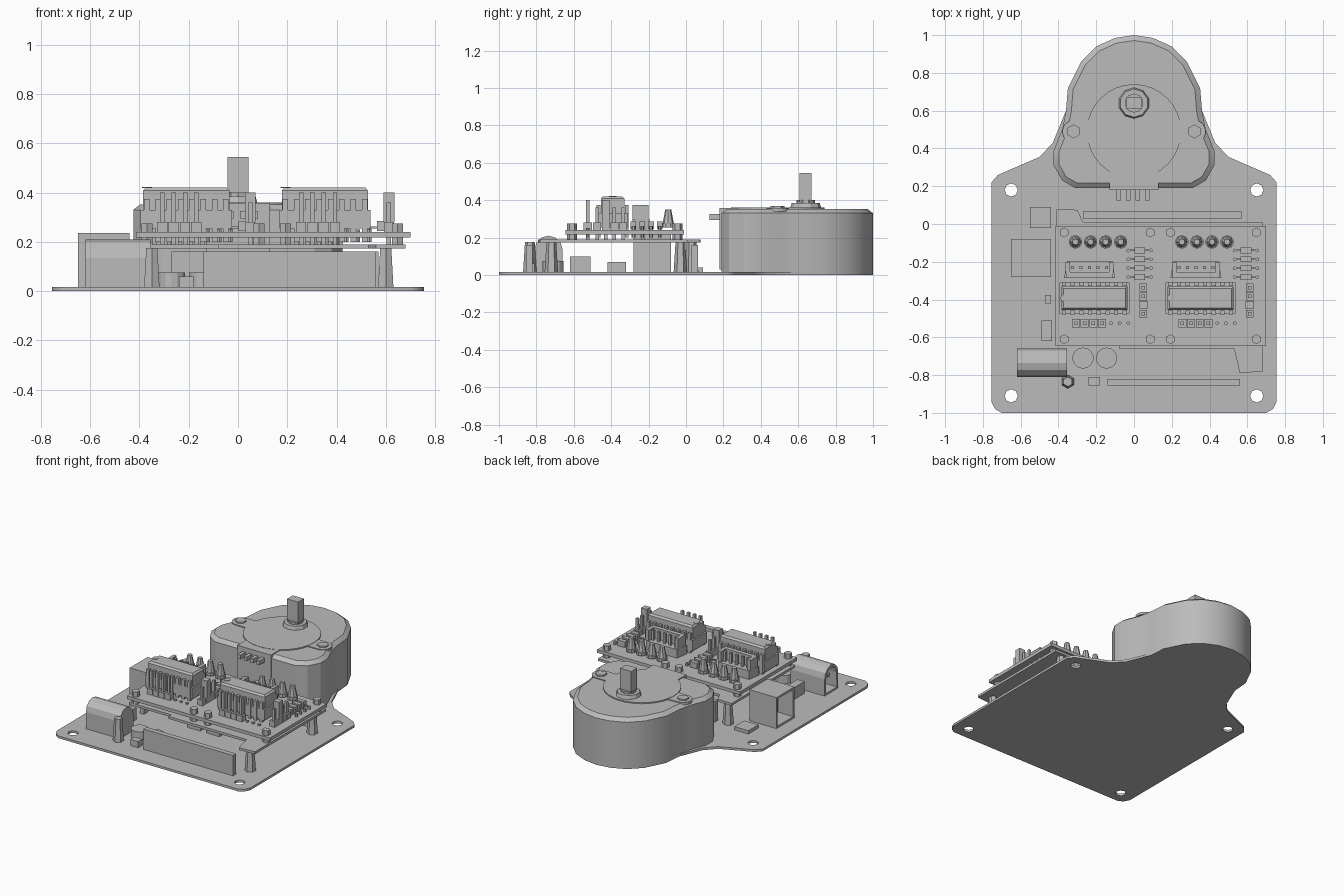
import bpy, bmesh, math
from mathutils import Matrix, Vector

old = bpy.data.objects.get("Cube")
if old:
    bpy.data.objects.remove(old, do_unlink=True)

grey = bpy.data.materials.new("plain_grey")
grey.use_nodes = True
grey.diffuse_color = (0.5, 0.5, 0.5, 1)
grey.node_tree.nodes["Principled BSDF"].inputs["Base Color"].default_value = (0.5, 0.5, 0.5, 1)


def finish(name, bm):
    bmesh.ops.recalc_face_normals(bm, faces=bm.faces)
    mesh = bpy.data.meshes.new(name)
    bm.to_mesh(mesh)
    bm.free()
    mesh.materials.append(grey)
    ob = bpy.data.objects.new(name, mesh)
    bpy.context.collection.objects.link(ob)
    return ob


def box(name, x, y, z, open_dir=None, rim=0.02, deep=0.12):
    """Box from (min, max) ranges; open_dir sinks a socket into one side."""
    bm = bmesh.new()
    bmesh.ops.create_cube(bm, size=1)
    for v in bm.verts:
        v.co = Vector([r[0] if c < 0 else r[1] for c, r in zip(v.co, (x, y, z))])
    if open_dir:
        sink(bm, Vector(open_dir), rim, deep)
    return finish(name, bm)


def sink(bm, direction, rim, deep):
    bm.normal_update()
    face = max(bm.faces, key=lambda f: f.normal.dot(direction))
    bmesh.ops.inset_region(bm, faces=[face], thickness=rim)
    new = bmesh.ops.extrude_discrete_faces(bm, faces=[face])["faces"][0]
    bmesh.ops.translate(bm, verts=new.verts, vec=-direction * deep)


def rod(name, x, y, z0, z1, r, r2=None, sides=10):
    bm = bmesh.new()
    bmesh.ops.create_cone(bm, cap_ends=True, segments=sides, radius1=r,
                          radius2=r if r2 is None else r2, depth=z1 - z0,
                          matrix=Matrix.Translation((x, y, (z0 + z1) / 2)))
    return finish(name, bm)


def prism(name, outline, z0, z1, chamfer=0):
    """Upright solid from an outline, with an optional chamfered top."""
    bm = bmesh.new()
    face = bm.faces.new([bm.verts.new((x, y, z0)) for x, y in outline])
    geom = bmesh.ops.extrude_face_region(bm, geom=[face])["geom"]
    top = [f for f in geom if isinstance(f, bmesh.types.BMFace)]
    verts = [v for v in geom if isinstance(v, bmesh.types.BMVert)]
    bmesh.ops.translate(bm, verts=verts, vec=(0, 0, z1 - z0 - chamfer))
    if chamfer:
        bmesh.ops.recalc_face_normals(bm, faces=bm.faces)
        bmesh.ops.inset_region(bm, faces=top, thickness=chamfer * 1.3, depth=chamfer)
    return finish(name, bm)


def sheet(name, outline, holes, r, z0, z1):
    """Flat plate with round holes, filled from a 2D curve."""
    rings = [outline] + [circle(x, y, r, 8) for x, y in holes]
    cu = bpy.data.curves.new(name, "CURVE")
    cu.dimensions, cu.fill_mode, cu.extrude = "2D", "BOTH", (z1 - z0) / 2
    for ring in rings:
        sp = cu.splines.new("POLY")
        sp.points.add(len(ring) - 1)
        for p, (x, y) in zip(sp.points, ring):
            p.co = (x, y, 0, 1)
        sp.use_cyclic_u = True
    tmp = bpy.data.objects.new(name + "_curve", cu)
    bpy.context.collection.objects.link(tmp)
    bpy.context.view_layer.update()
    bm = bmesh.new()
    mesh = bpy.data.meshes.new_from_object(tmp.evaluated_get(bpy.context.evaluated_depsgraph_get()))
    bm.from_mesh(mesh)
    bpy.data.objects.remove(tmp)
    bmesh.ops.remove_doubles(bm, verts=bm.verts, dist=0.0005)
    bmesh.ops.translate(bm, verts=bm.verts, vec=(0, 0, (z0 + z1) / 2))
    return finish(name, bm)


def circle(x, y, r, n):
    return [(x + r * math.cos(i * math.tau / n), y + r * math.sin(i * math.tau / n)) for i in range(n)]


def mirrored(half):
    """Close a right-hand half outline by reflecting it in x."""
    return half + [(-x, y) for x, y in reversed(half) if x > 0]


# Base plate with corner holes
crown = [(0.36, 0.60), (0.35, 0.72), (0.28, 0.86), (0.2, 0.94), (0.1, 0.985), (0, 1)]
plate = mirrored([(0.70, -1), (0.735, -0.98), (0.755, -0.94), (0.755, 0.22), (0.72, 0.26),
                  (0.5, 0.355), (0.43, 0.43)] + crown)
corners = [(sx * 0.65, y) for sx in (-1, 1) for y in (0.18, -0.91)]
sheet("base_plate", plate, corners, 0.035, 0, 0.016)

# Motor
body = mirrored([(0.31, 0.19), (0.38, 0.23), (0.425, 0.31), (0.425, 0.39), (0.38, 0.5)] + crown)
motor = prism("motor_body", body, 0.016, 0.352, 0.022)
disc = rod("motor_face_disc", 0, 0.49, 0.34, 0.36, 0.25, sides=32)
box("motor_mount_strap", (-0.32, 0.32), (0.43, 0.55), (0.34, 0.358))
box("motor_terminal_cover", (-0.13, 0.13), (0.18, 0.29), (0.03, 0.358))
for side in (-1, 1):
    rod("motor_ear", side * 0.32, 0.49, 0.34, 0.358, 0.06, sides=16)
    rod("motor_screw", side * 0.32, 0.49, 0.35, 0.368, 0.037, sides=6)
rod("motor_collar", 0, 0.64, 0.35, 0.385, 0.085, 0.075)
rod("shaft_base", 0, 0.64, 0.38, 0.40, 0.05)
box("shaft", (-0.043, 0.043), (0.608, 0.672), (0.39, 0.545))
for i in range(4):
    x = -0.08 + i * 0.05
    box("motor_pin", (x - 0.012, x + 0.012), (0.125, 0.19), (0.295, 0.325))

# Sockets on the left edge of the base plate
box("square_socket", (-0.65, -0.44), (-0.28, -0.08), (0.016, 0.235), (-1, 0, 0))
jack = [(-0.81, 0.016), (-0.66, 0.016)] + [
    (-0.735 + 0.075 * math.cos(a * math.pi / 6), 0.135 + 0.075 * math.sin(a * math.pi / 6)) for a in range(7)]
bm = bmesh.new()
ends = [[bm.verts.new((x, y, z)) for y, z in jack] for x in (-0.62, -0.355)]
for ring in ends:
    bm.faces.new(ring)
for i in range(len(jack)):
    j = (i + 1) % len(jack)
    bm.faces.new((ends[0][i], ends[0][j], ends[1][j], ends[1][i]))
bmesh.ops.recalc_face_normals(bm, faces=bm.faces)
sink(bm, Vector((-1, 0, 0)), 0.018, 0.15)
finish("power_jack", bm)
box("jack_pin", (-0.6, -0.45), (-0.747, -0.723), (0.118, 0.142))

# Base plate components
box("front_header", (-0.14, 0.56), (-0.855, -0.82), (0.016, 0.16))
box("rear_header", (-0.27, 0.57), (0.03, 0.065), (0.016, 0.16))
for x in (-0.27, -0.145):
    rod("capacitor", x, -0.71, 0.016, 0.075, 0.056, sides=14)
box("voltage_regulator", (-0.49, -0.435), (-0.62, -0.51), (0.016, 0.1))
box("flat_chip", (-0.55, -0.44), (-0.02, 0.09), (0.016, 0.04))
box("small_chip", (-0.47, -0.44), (-0.42, -0.375), (0.016, 0.065))
box("push_button", (-0.24, -0.18), (-0.855, -0.81), (0.016, 0.06))
for x in (-0.1, 0.05):
    box("processor", (x, x + 0.1), (-0.42, -0.32), (0.016, 0.07))

# Lower board on standoffs
lower = [(-0.41, 0.078), (-0.30, 0.075), (-0.27, 0.01), (0.68, 0.01), (0.68, -0.78),
         (0.56, -0.79), (0.53, -0.66), (-0.08, -0.66), (-0.08, -0.63), (-0.41, -0.63)]
prism("lower_board", lower, 0.173, 0.19)
for x, y in ((0.6, -0.72), (0.6, -0.03), (-0.35, -0.835), (-0.35, 0.03)):
    rod("standoff", x, y, 0.016, 0.175, 0.036, 0.026, 6)

# Upper board with two identical driver groups
box("upper_board", (-0.415, 0.70), (-0.645, -0.01), (0.217, 0.24))
Z = 0.24
for dx in (0, 0.563):
    for x in (-0.37, 0.085):
        for y in (-0.045, -0.61):
            rod("board_screw", x + dx, y, 0.19, 0.275, 0.026, sides=6)

    # Chip in its socket
    cx = -0.21 + dx
    box("chip_socket", (cx - 0.185, cx + 0.185), (-0.475, -0.31), (Z + 0.015, 0.33))
    prism("driver_chip", [(cx - 0.175, -0.455), (cx + 0.175, -0.455), (cx + 0.175, -0.33),
                          (cx - 0.175, -0.33)], 0.33, 0.42, 0.012)
    rod("chip_notch", cx - 0.16, -0.392, 0.418, 0.423, 0.02, sides=8)
    for i in range(8):
        x = cx - 0.161 + i * 0.046
        for y in (-0.468, -0.317):
            box("chip_leg", (x - 0.011, x + 0.011), (y - 0.01, y + 0.01), (0.2, 0.375))

    # Motor plug with its pins
    px = -0.235 + dx
    prism("motor_plug", [(px - 0.135, -0.285), (px + 0.135, -0.285), (px + 0.12, -0.195),
                         (px - 0.12, -0.195)], Z, 0.30)
    box("plug_wall", (px - 0.125, px + 0.125), (-0.285, -0.255), (0.3, 0.375))
    for side in (-1, 1):
        x = px + side * 0.115
        box("plug_side", (x - 0.012, x + 0.012), (-0.26, -0.2), (0.3, 0.375))
    for i in range(5):
        x = px - 0.09 + i * 0.045
        box("plug_pin", (x - 0.008, x + 0.008), (-0.238, -0.222), (0.19, 0.37))

    # Signal pins, jumper strip, lamps and resistors
    for i in range(4):
        x = -0.307 + i * 0.046 + dx
        box("signal_block", (x - 0.021, x + 0.021), (-0.547, -0.503), (Z, 0.28))
        box("signal_pin", (x - 0.009, x + 0.009), (-0.534, -0.516), (0.19, 0.40))
        y = -0.475 + i * 0.046
        box("jumper_block", (0.03 + dx, 0.07 + dx), (y - 0.021, y + 0.021), (Z, 0.28))
        box("jumper_pin", (0.041 + dx, 0.059 + dx), (y - 0.009, y + 0.009), (0.19, 0.36))
        x = -0.31 + i * 0.08 + dx
        rod("lamp_base", x, -0.095, Z + 0.015, 0.275, 0.036, sides=10)
        rod("lamp_dome", x, -0.095, 0.275, 0.35, 0.03, 0.016, 8)
        y = -0.14 - i * 0.047
        box("resistor", (0.002 + dx, 0.058 + dx), (y - 0.015, y + 0.015), (Z + 0.005, 0.285))
        box("resistor_lead", (-0.03 + dx, 0.09 + dx), (y - 0.004, y + 0.004), (0.255, 0.263))
        for x in (-0.03, 0.09):
            rod("lead_joint", x + dx, y, 0.2, 0.262, 0.01, sides=6)
    for i in range(3):
        rod("solder_joint", -0.122 + i * 0.046 + dx, -0.525, 0.2, 0.25, 0.01, sides=6)
    box("jumper_cap", (0.028 + dx, 0.072 + dx), (-0.45, -0.408), (0.28, 0.40))

# Smooth the rounded motor parts
for ob in bpy.context.selected_objects:
    ob.select_set(False)
for ob in (motor, disc):
    ob.select_set(True)
bpy.context.view_layer.objects.active = motor
bpy.ops.object.shade_smooth_by_angle(angle=math.radians(25))
